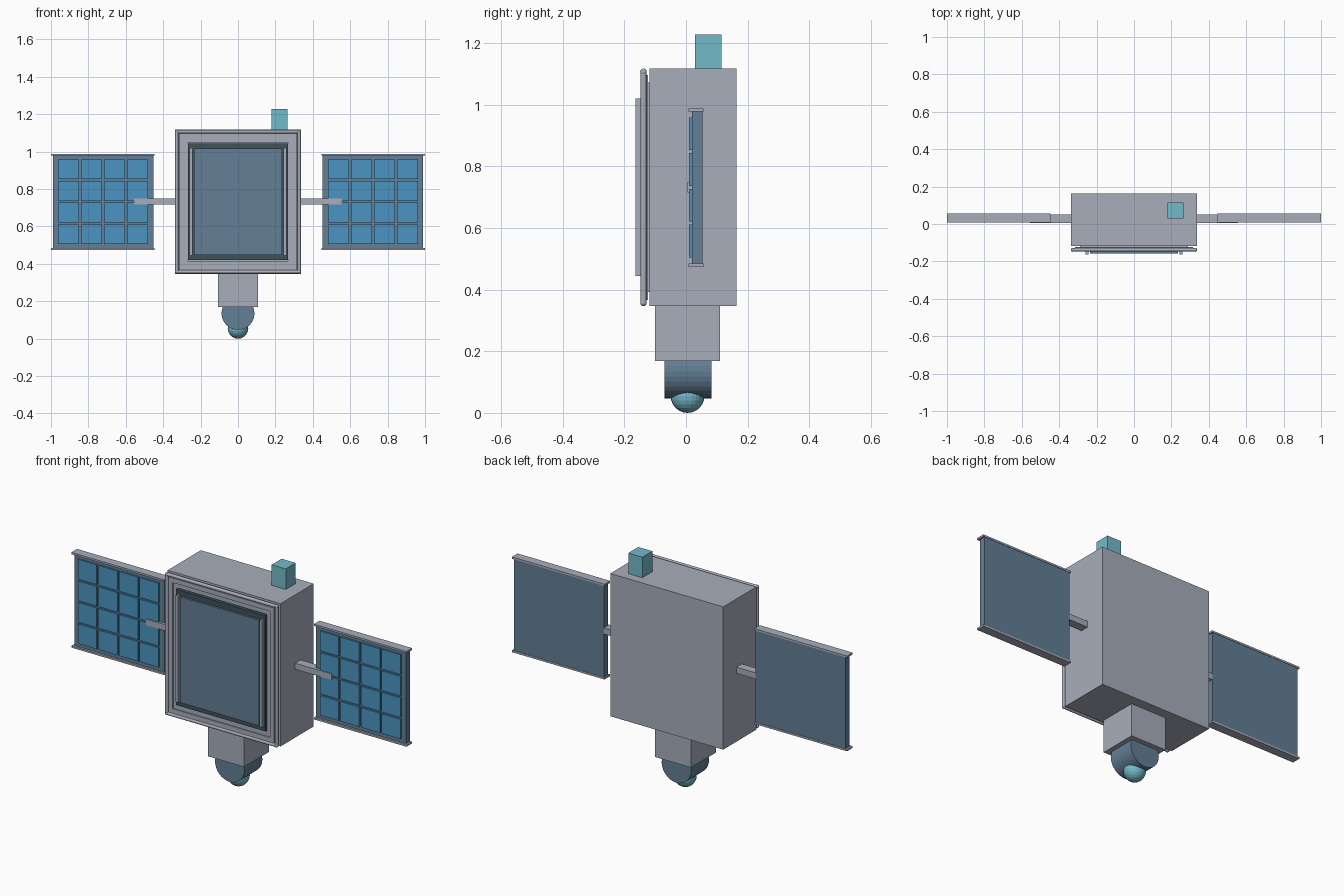
import bpy
import bmesh
from mathutils import Matrix, Vector

cube = bpy.data.objects.get("Cube")
if cube:
    bpy.data.objects.remove(cube, do_unlink=True)


def material(name, rgb):
    m = bpy.data.materials.new(name)
    m.use_nodes = True
    m.diffuse_color = (*rgb, 1)
    m.node_tree.nodes["Principled BSDF"].inputs["Base Color"].default_value = (*rgb, 1)
    return m


GREY = material("light grey metal", (0.39, 0.42, 0.50))
SLATE = material("slate blue", (0.125, 0.21, 0.305))
CELL = material("solar blue", (0.07, 0.30, 0.54))
TEAL = material("pale teal", (0.17, 0.49, 0.58))
DARK = material("dark teal", (0.05, 0.085, 0.10))


def finish(name, bm, mat):
    mesh = bpy.data.meshes.new(name)
    bm.to_mesh(mesh)
    bm.free()
    mesh.materials.append(mat)
    ob = bpy.data.objects.new(name, mesh)
    bpy.context.collection.objects.link(ob)
    return ob


def add_box(bm, xs, ys, zs):
    lo, hi = (Vector(p) for p in zip(sorted(xs), sorted(ys), sorted(zs)))
    m = Matrix.Translation((lo + hi) / 2) @ Matrix.Diagonal((*(hi - lo), 1))
    bmesh.ops.create_cube(bm, size=1, matrix=m)


def box(name, xs, ys, zs, mat):
    bm = bmesh.new()
    add_box(bm, xs, ys, zs)
    return finish(name, bm, mat)


def add_rod(bm, a, b, radius, sides):
    a, b = Vector(a), Vector(b)
    turn = (b - a).to_track_quat('Z', 'Y').to_matrix().to_4x4()
    bmesh.ops.create_cone(bm, cap_ends=True, segments=sides, radius1=radius, radius2=radius,
                          depth=(b - a).length, matrix=Matrix.Translation((a + b) / 2) @ turn)


def ring(name, half_x, half_z, width, ys, mat):
    """Rectangular frame around the front face centre."""
    bm = bmesh.new()
    for s in (-1, 1):
        add_box(bm, (s * half_x, s * (half_x - width)), ys, (MID - half_z, MID + half_z))
        add_box(bm, (width - half_x, half_x - width), ys,
                (MID + s * half_z, MID + s * (half_z - width)))
    return finish(name, bm, mat)


MID = 0.732

# Main body, neck and top antenna
box("body", (-0.337, 0.337), (-0.118, 0.164), (0.347, 1.117), GREY)
box("neck", (-0.107, 0.107), (-0.101, 0.11), (0.168, 0.347), GREY)
box("antenna_block", (0.18, 0.264), (0.03, 0.115), (1.117, 1.228), TEAL)

# Camera drum and lens under the neck
bm = bmesh.new()
add_rod(bm, (0, -0.07, 0.135), (0, 0.082, 0.135), 0.088, 32)
finish("drum", bm, SLATE)
bm = bmesh.new()
bmesh.ops.create_uvsphere(bm, u_segments=24, v_segments=12, radius=0.055,
                          matrix=Matrix.Translation((0, 0.005, 0.055)))
finish("lens", bm, TEAL)

# Stepped front frame with a rod border and corner knobs
ring("outer_frame", 0.315, 0.365, 0.025, (-0.143, -0.123), GREY)
ring("inner_frame", 0.29, 0.34, 0.024, (-0.137, -0.117), GREY)
bm = bmesh.new()
x, y, z = 0.327, -0.138, 0.375
for s in (-1, 1):
    add_rod(bm, (s * x, y, MID - z), (s * x, y, MID + z), 0.009, 12)
    add_rod(bm, (-x, y, MID + s * z), (x, y, MID + s * z), 0.009, 12)
    for t in (-1, 1):
        bmesh.ops.create_uvsphere(bm, u_segments=12, v_segments=8, radius=0.0105,
                                  matrix=Matrix.Translation((s * x, y, MID + t * z)))
finish("border_rods", bm, GREY)

# Front hatch: dark surround, raised plate and side strips
box("hatch_surround", (-0.268, 0.268), (-0.147, -0.117), (0.42, 1.044), DARK)
box("hatch_plate", (-0.236, 0.236), (-0.158, -0.14), (0.446, 1.016), SLATE)
for s, side in ((1, "left"), (-1, "right")):
    box(side + "_hatch_strip", (s * 0.244, s * 0.258), (-0.164, -0.14), (0.445, 1.02), GREY)

# Solar wings
for s, side in ((1, "left"), (-1, "right")):
    box(side + "_arm", (s * 0.33, s * 0.555), (0.005, 0.052), (MID - 0.016, MID + 0.017), GREY)
    box(side + "_panel", (s * 0.453, s * 0.99), (0.019, 0.054), (0.478, 0.985), SLATE)
    for level, height in (("top", 0.983), ("bottom", 0.479)):
        box(f"{side}_{level}_rail", (s * 0.447, s), (0.008, 0.056),
            (height - 0.005, height + 0.005), GREY)
    bm = bmesh.new()
    for col in range(4):
        for row in range(4):
            cx = s * (0.722 + (col - 1.5) * 0.123)
            cz = MID + (row - 1.5) * 0.116
            add_box(bm, (cx - 0.056, cx + 0.056), (0.01, 0.02), (cz - 0.053, cz + 0.053))
    finish(side + "_solar_cells", bm, CELL)
